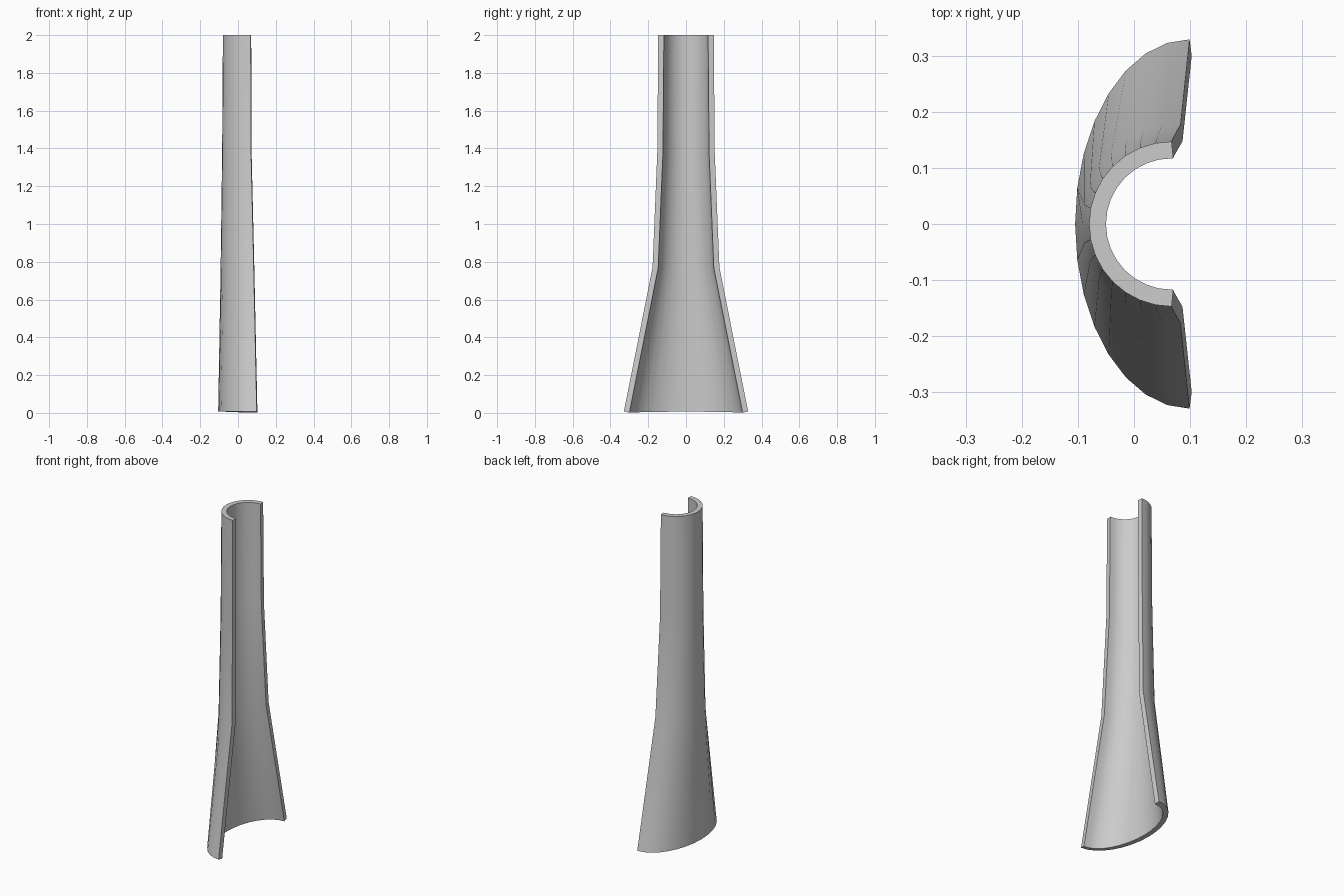
import bpy, bmesh, math

if "Cube" in bpy.data.objects:
    bpy.data.objects.remove(bpy.data.objects["Cube"])

# Outer half-ellipse sections: z, x of open edge, depth (x), half width (y)
SECTIONS = [
    (0.007, 0.099, 0.204, 0.329),
    (0.77, 0.083, 0.175, 0.177),
    (1.38, 0.069, 0.153, 0.152),
    (2.0, 0.067, 0.147, 0.147),
]
SEGMENTS = 16

# Flared half-round outer skin
bm = bmesh.new()
rings = []
for z, cx, depth, half in SECTIONS:
    ring = []
    for i in range(SEGMENTS + 1):
        a = math.pi * i / SEGMENTS
        ring.append(bm.verts.new((cx - depth * math.sin(a), half * math.cos(a), z)))
    rings.append(ring)
for lo, hi in zip(rings, rings[1:]):
    for i in range(SEGMENTS):
        bm.faces.new((lo[i], lo[i + 1], hi[i + 1], hi[i]))

# Make the skin face outwards (away from the hollow, towards -x)
bm.normal_update()
if sum(f.normal.x for f in bm.faces) > 0:
    bmesh.ops.reverse_faces(bm, faces=bm.faces[:])

mesh = bpy.data.meshes.new("flared_half_shell")
bm.to_mesh(mesh)
bm.free()
shell = bpy.data.objects.new("flared_half_shell", mesh)
bpy.context.collection.objects.link(shell)

# Wall thickness grows inwards
wall = shell.modifiers.new("wall", 'SOLIDIFY')
wall.thickness = 0.03
wall.offset = -1

bpy.context.view_layer.objects.active = shell
shell.select_set(True)
bpy.ops.object.modifier_apply(modifier="wall")
bpy.ops.object.shade_smooth_by_angle(angle=math.radians(30))
